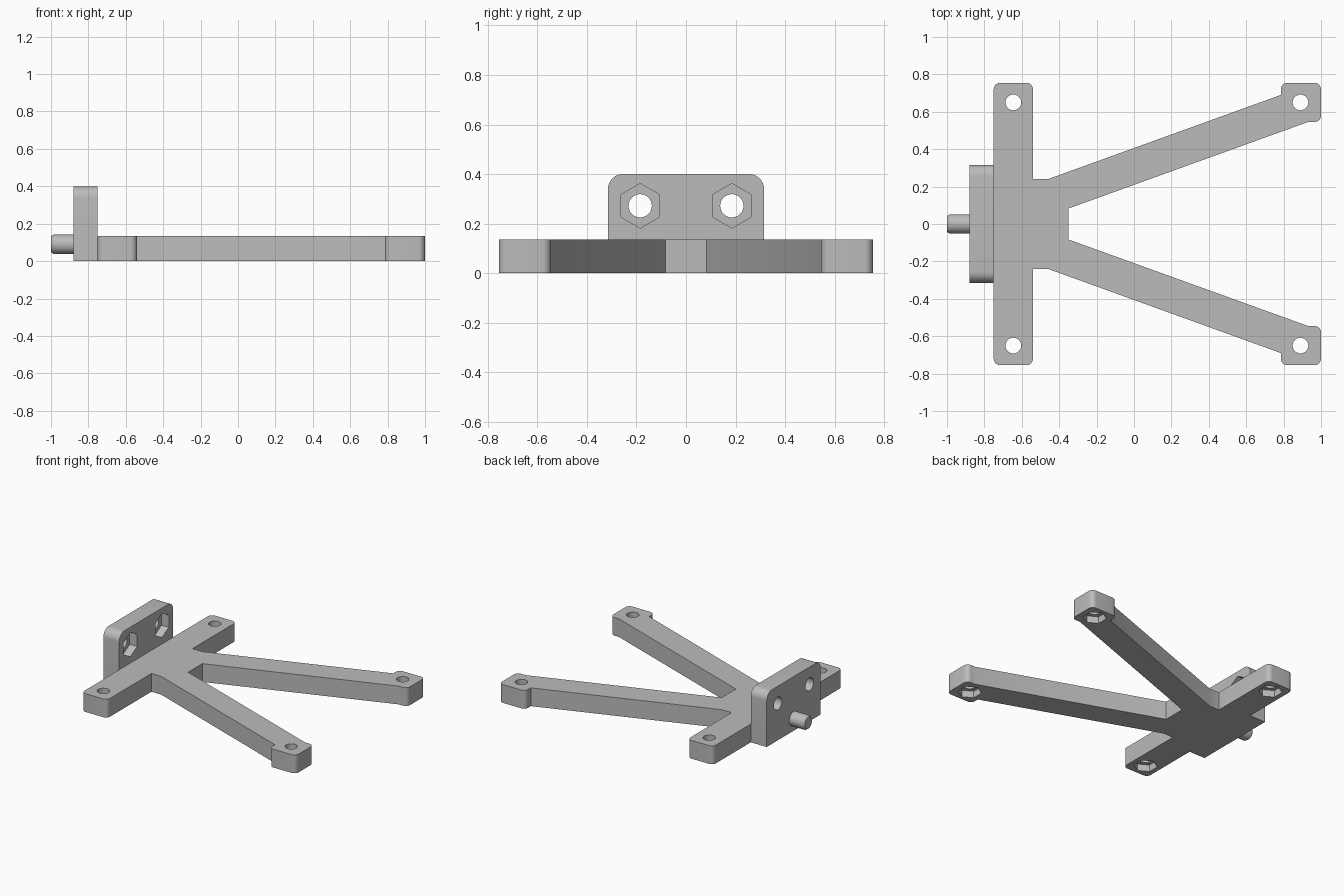
import bpy
import bmesh
from math import cos, sin, pi, tan
from mathutils import Vector, Matrix

if "Cube" in bpy.data.objects:
    bpy.data.objects.remove(bpy.data.objects["Cube"])

grey = bpy.data.materials.new("light_grey")
grey.use_nodes = True
colour = (0.5, 0.5, 0.5, 1)
grey.diffuse_color = colour
grey.node_tree.nodes["Principled BSDF"].inputs["Base Color"].default_value = colour

THICK = 0.135
HOLE_R = 0.042
ALONG_X = Matrix.Rotation(pi / 2, 4, "Y")


def finish(name, bm):
    bmesh.ops.recalc_face_normals(bm, faces=bm.faces)
    mesh = bpy.data.meshes.new(name)
    bm.to_mesh(mesh)
    bm.free()
    mesh.materials.append(grey)
    ob = bpy.data.objects.new(name, mesh)
    bpy.context.collection.objects.link(ob)
    return ob


def rounded(points, steps=8):
    """Turn (x, y, radius) corners into an outline with arcs."""
    out = []
    for i, (x, y, r) in enumerate(points):
        p = Vector((x, y))
        if not r:
            out.append(p)
            continue
        a = (Vector(points[i - 1][:2]) - p).normalized()
        b = (Vector(points[(i + 1) % len(points)][:2]) - p).normalized()
        half = a.angle(b) / 2
        start = p + a * r / tan(half)
        centre = p + (a + b).normalized() * r / sin(half)
        u = start - centre
        v = (p + b * r / tan(half)) - centre
        total = u.angle_signed(v)
        for k in range(steps + 1):
            out.append(centre + Matrix.Rotation(-total * k / steps, 2) @ u)
    return out


def extrude(name, outline, place, depth):
    """Extrude a flat outline; place maps (u, v) to a 3D point."""
    bm = bmesh.new()
    face = bm.faces.new([bm.verts.new(place(p)) for p in outline])
    new = bmesh.ops.extrude_face_region(bm, geom=[face])["geom"]
    bmesh.ops.translate(bm, vec=depth, verts=[g for g in new if isinstance(g, bmesh.types.BMVert)])
    return finish(name, bm)


def prism(name, centre, radius, depth, sides, turn=Matrix(), tip=None):
    bm = bmesh.new()
    bmesh.ops.create_cone(bm, cap_ends=True, segments=sides, radius1=radius if tip is None else tip,
                          radius2=radius, depth=depth, matrix=Matrix.Translation(centre) @ turn)
    return finish(name, bm)


def cut(ob, cutters):
    for c in cutters:
        mod = ob.modifiers.new(c.name, "BOOLEAN")
        mod.operation, mod.solver, mod.object = "DIFFERENCE", "EXACT", c
        c.hide_render = True
    bpy.context.view_layer.update()
    baked = bpy.data.meshes.new_from_object(ob.evaluated_get(bpy.context.evaluated_depsgraph_get()))
    ob.modifiers.clear()
    ob.data = baked
    for c in cutters:
        bpy.data.objects.remove(c)


# Base frame: crossbar, two splayed arms and rounded feet in one outline
R = 0.035
half = [(-0.35, 0.083, 0), (0.93, 0.545, 0), (1, 0.545, R), (1, 0.755, R), (0.785, 0.755, R),
        (0.785, 0.69, 0), (-0.46, 0.24, 0), (-0.54, 0.24, 0), (-0.54, 0.755, R), (-0.75, 0.755, R)]
outline = rounded(half + [(x, -y, r) for x, y, r in reversed(half)])
base = extrude("base_frame", outline, lambda p: (p.x, p.y, 0), (0, 0, THICK))

# Screw holes with hexagonal nut pockets underneath
cutters = []
for x in (-0.645, 0.89):
    for y in (-0.65, 0.65):
        cutters.append(prism("screw_hole", (x, y, THICK / 2), HOLE_R, 0.4, 32))
        cutters.append(prism("nut_pocket", (x, y, 0), 0.08, 0.1, 6))
cut(base, cutters)

# Upright mounting plate with rounded top corners
corners = [(-0.315, 0, 0), (0.315, 0, 0), (0.315, 0.4, 0.06), (-0.315, 0.4, 0.06)]
plate = extrude("mounting_plate", rounded(corners), lambda p: (-0.88, p.x, p.y), (0.13, 0, 0))
cutters = []
for y in (-0.185, 0.185):
    cutters.append(prism("bolt_hole", (-0.815, y, 0.272), 0.047, 0.4, 32, ALONG_X))
    cutters.append(prism("bolt_pocket", (-0.75, y, 0.272), 0.09, 0.12, 6,
                         ALONG_X @ Matrix.Rotation(pi / 2, 4, "Z")))
cut(plate, cutters)

# Locating pin with a chamfered tip
pin = prism("locating_pin", (-0.93, 0, 0.09), 0.052, 0.11, 40, ALONG_X)
tip = prism("pin_tip", (-0.9925, 0, 0.09), 0.052, 0.015, 40, ALONG_X, tip=0.042)

for ob in (base, plate, pin, tip):
    bpy.ops.object.select_all(action="DESELECT")
    ob.select_set(True)
    bpy.context.view_layer.objects.active = ob
    bpy.ops.object.shade_smooth_by_angle(angle=pi / 6)
